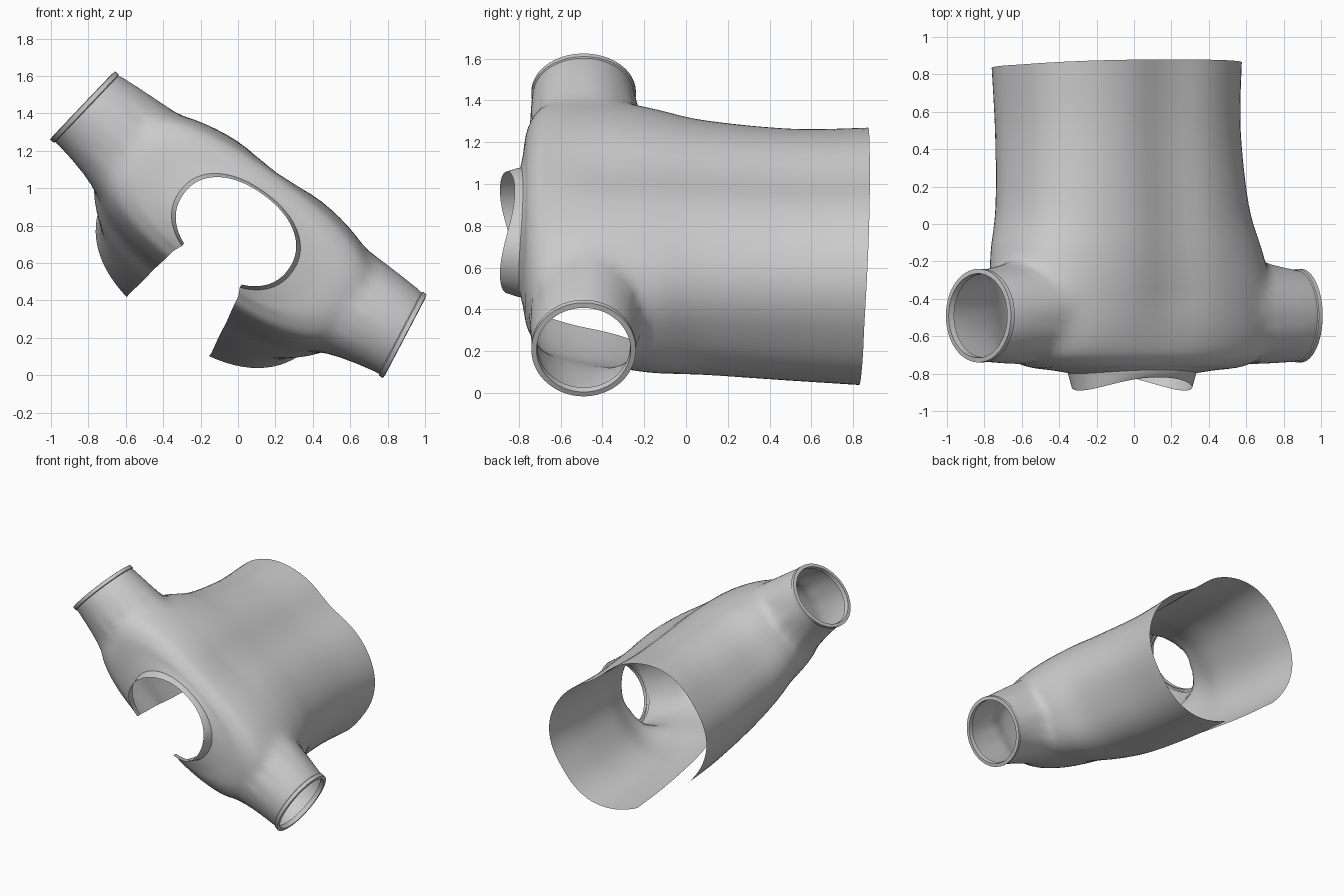
import bpy, bmesh
from math import sin, cos, acos, pi, atan2, exp
from mathutils import Vector

if "Cube" in bpy.data.objects:
    bpy.data.objects.remove(bpy.data.objects["Cube"])

# Garment axes: u = across shoulders, v = chest to back, y = neck to hem
U = Vector((0.813, 0, -0.582))
V = Vector((0.582, 0, 0.813))
ORIGIN = Vector((0.03, 0, 0.825))

def place(u, y, v):
    return ORIGIN + U * u + V * v + Vector((0, y, 0))

def local(co):
    d = co - ORIGIN
    return d.dot(U), co.y, d.dot(V)

# Cross-sections: y, half width, half depth, centre v, squareness, front gap half width
SECTIONS = [
    (0.85, 0.69, 0.505, -0.21, 2.5, 0.27),
    (0.50, 0.68, 0.49, -0.20, 2.5, 0.27),
    (0.10, 0.715, 0.475, -0.16, 2.5, 0.26),
    (-0.15, 0.79, 0.455, -0.12, 2.5, 0.25),
    (-0.35, 0.83, 0.42, -0.08, 2.6, 0.24),
    (-0.55, 0.83, 0.39, -0.06, 2.7, 0.23),
    (-0.69, 0.79, 0.35, -0.05, 2.6, 0.22),
    (-0.76, 0.67, 0.30, -0.05, 2.4, 0.21),
    (-0.785, 0.48, 0.275, -0.065, 2.2, 0.20),
    (-0.80, 0.37, 0.26, -0.07, 2.2, 0.19),
]
COLS, STEPS = 72, 4

def spline(p0, p1, p2, p3, t):
    return tuple(0.5 * (2*b + (c-a)*t + (2*a-5*b+4*c-d)*t*t + (3*b-a-3*c+d)*t**3)
                 for a, b, c, d in zip(p0, p1, p2, p3))

def signed_pow(x, p):
    return (1 if x >= 0 else -1) * abs(x) ** p

def ring(y, a, b, c, n, gap):
    """Open C-shaped section, from one front edge round the back to the other."""
    t0 = acos((gap / a) ** (n / 2))
    pts = []
    for i in range(COLS + 1):
        t = -t0 + (pi + 2 * t0) * i / COLS
        cu, sv = cos(t), sin(t)
        u = a * signed_pow(cu, 2 / n)
        v = c + b * signed_pow(sv, 2 / n)
        back, front = max(0, sv) ** 2, max(0, -sv) ** 2
        if back and y > -0.7:      # shallow spine groove
            v -= 0.035 * exp(-(u / 0.18) ** 2) * min(1, (y + 0.7) / 0.3)
        yy = y + 0.035 * max(0, y) * sv
        if y < -0.7:               # neckline dips at back and front
            k = min(1, (-0.7 - y) / 0.1)
            yy += k * (0.02 * back + 0.03 * front)
        if y < -0.85:              # neck band stands tallest at the sides
            yy += 0.05 * back + 0.05 * front
        pts.append((u, yy, v))
    return pts

rows = []
last = len(SECTIONS) - 1
for k in range(last):
    q = [SECTIONS[min(max(k + j, 0), last)] for j in (-1, 0, 1, 2)]
    n = 6 if k < 4 else STEPS
    rows += [spline(*q, j / n) for j in range(n)]
rows.append(SECTIONS[-1])
# Standing neck band
rows += [(-0.83, 0.36, 0.255, -0.07, 2.2, 0.19), (-0.89, 0.345, 0.245, -0.07, 2.2, 0.19)]

# Torso shell, open at the hem, neck and front
bm = bmesh.new()
grid = [[bm.verts.new(place(*p)) for p in ring(*r)] for r in rows]
for r0, r1 in zip(grid, grid[1:]):
    for i in range(COLS):
        bm.faces.new((r0[i], r0[i + 1], r1[i + 1], r1[i]))

ARM_Y, ARM_V = -0.47, -0.05

def ordered_loop(edges):
    links = {}
    for e in edges:
        for v in e.verts:
            links.setdefault(v, []).append(e)
    first = v = edges[0].verts[0]
    loop, prev = [], None
    while True:
        loop.append(v)
        e = next(x for x in links[v] if x is not prev)
        v, prev = e.other_vert(v), e
        if v is first:
            return loop

def arm_opening(side):
    """Cut the armhole and grow the short sleeve from its edge."""
    def inside(f):
        u, y, v = local(f.calc_center_median())
        return u * side > 0.5 and ((y - ARM_Y) / 0.27) ** 2 + ((v - ARM_V) / 0.3) ** 2 < 1
    cut = [f for f in bm.faces if inside(f)]
    cutset = set(cut)
    rim = [e for e in {e for f in cut for e in f.edges}
           if any(f not in cutset for f in e.link_faces)]
    bmesh.ops.delete(bm, geom=cut, context='FACES')
    loop = ordered_loop([e for e in rim if e.is_valid])
    n = len(loop)
    base = [local(v.co) for v in loop]
    ang = [atan2(w - ARM_V, y - ARM_Y) for _, y, w in base]
    # even spacing round the cuff, in the direction and phase of the loop
    turn = sum(sin(ang[(i + 1) % n] - ang[i]) for i in range(n))
    d = 2 * pi / n * (1 if turn > 0 else -1)
    phase = atan2(sum(sin(ang[i] - d * i) for i in range(n)),
                  sum(cos(ang[i] - d * i) for i in range(n)))
    # blend to cuff, distance along arm, radius; the last steps fold the cuff inward
    stages = [(0.35, 0.83, 0.28), (0.65, 0.88, 0.265), (0.9, 0.94, 0.255), (1, 1.0, 0.247),
              (1, 1.03, 0.243), (1, 1.035, 0.25), (1, 1.06, 0.25), (1, 1.063, 0.225),
              (1, 1.03, 0.222)]
    prev, blend = loop, set(loop)
    for s, (mix, dist, rad) in enumerate(stages):
        new = []
        for i in range(n):
            t = phase + d * i
            cy, cv = ARM_Y - 0.02 + rad * cos(t), rad * sin(t)
            reach = dist - 0.14 * cv * mix
            bu, by, bv = base[i]
            u = abs(bu) + (reach - abs(bu)) * mix
            new.append(bm.verts.new(place(side * u, by + (cy - by) * mix, bv + (cv - bv) * mix)))
        for i in range(n):
            j = (i + 1) % n
            bm.faces.new((prev[i], prev[j], new[j], new[i]))
        prev = new
        if s < 3:
            blend |= set(new)
    for v in loop:
        blend |= {e.other_vert(v) for e in v.link_edges}
    for _ in range(5):
        bmesh.ops.smooth_vert(bm, verts=list(blend), factor=0.5,
                              use_axis_x=True, use_axis_y=True, use_axis_z=True)

for side in (-1, 1):
    arm_opening(side)

bmesh.ops.recalc_face_normals(bm, faces=bm.faces)
mesh = bpy.data.meshes.new("open_vest")
bm.to_mesh(mesh)
bm.free()
vest = bpy.data.objects.new("open_vest", mesh)
bpy.context.collection.objects.link(vest)
bpy.context.view_layer.objects.active = vest
vest.select_set(True)
bpy.ops.object.shade_smooth_by_angle(angle=0.7)
